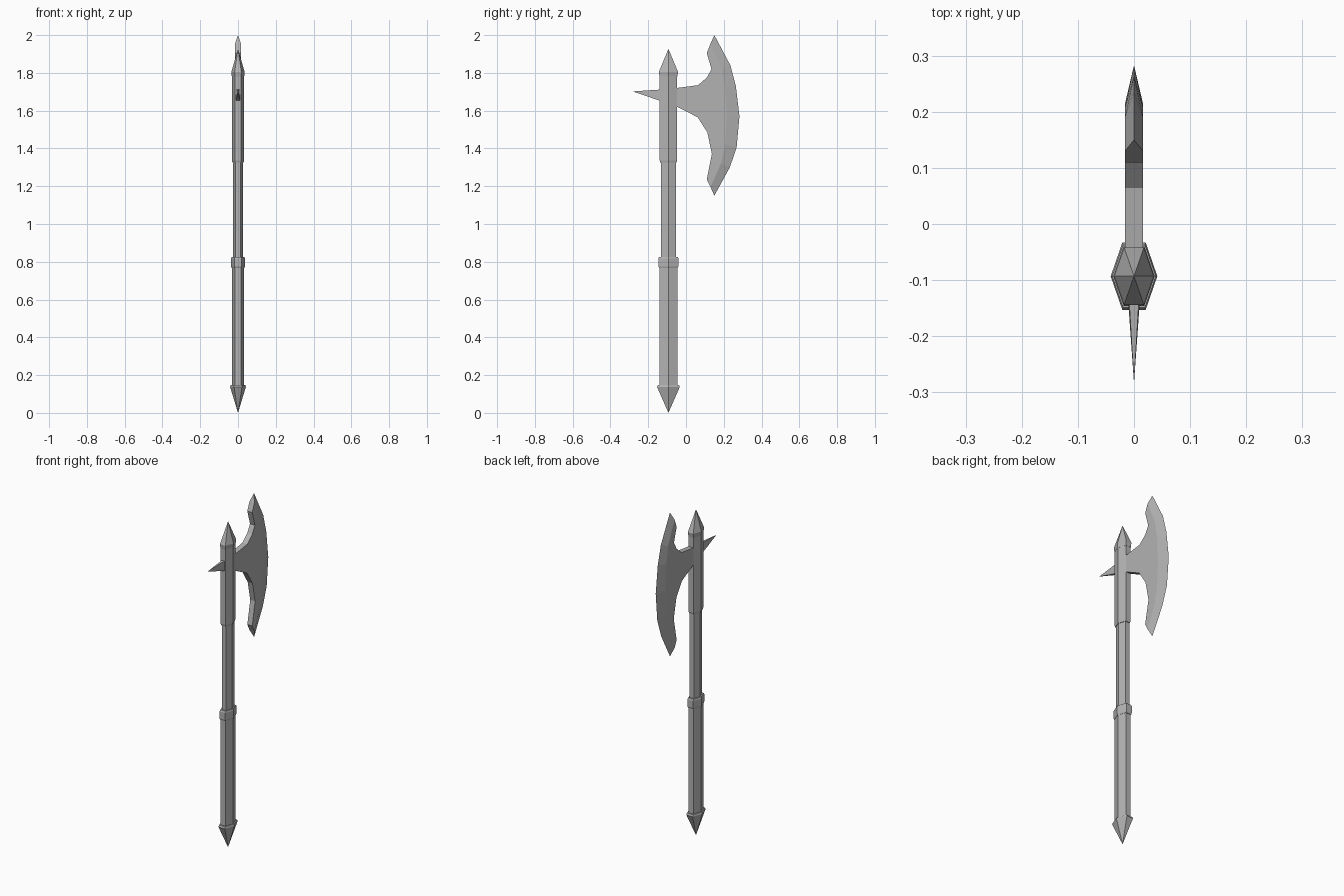
import bpy, bmesh, math

if "Cube" in bpy.data.objects:
    bpy.data.objects.remove(bpy.data.objects["Cube"])

SHAFT_Y = -0.093

# single steel grey
steel = bpy.data.materials.new("steel_grey")
steel.use_nodes = True
grey = (0.45, 0.45, 0.45, 1)
steel.diffuse_color = grey
steel.node_tree.nodes["Principled BSDF"].inputs["Base Color"].default_value = grey


def finish(name, bm):
    bmesh.ops.recalc_face_normals(bm, faces=bm.faces)
    mesh = bpy.data.meshes.new(name)
    bm.to_mesh(mesh)
    bm.free()
    mesh.materials.append(steel)
    obj = bpy.data.objects.new(name, mesh)
    bpy.context.collection.objects.link(obj)
    return obj


def hex_part(name, profile):
    """Stack flattened hexagon rings; profile holds (z, half depth), 0 = point."""
    bm = bmesh.new()
    rings = []
    for z, half in profile:
        r = half / math.cos(math.pi / 6)
        count = 6 if half else 1
        rings.append([bm.verts.new((0.6 * r * math.cos(i * math.pi / 3),
                                    SHAFT_Y + r * math.sin(i * math.pi / 3), z))
                      for i in range(count)])
    for a, b in zip(rings, rings[1:]):
        for i in range(6):
            j = (i + 1) % 6
            if len(a) == 1:
                bm.faces.new((a[0], b[j], b[i]))
            elif len(b) == 1:
                bm.faces.new((a[i], a[j], b[0]))
            else:
                bm.faces.new((a[i], a[j], b[j], b[i]))
    for ring in (rings[0], rings[-1]):
        if len(ring) == 6:
            bm.faces.new(ring)
    return finish(name, bm)


# handle, from the foot up
hex_part("pommel", [(0, 0), (0.137, 0.06), (0.147, 0.056)])
hex_part("lower_grip", [(0.14, 0.047), (0.78, 0.047)])
hex_part("grip_ring", [(0.768, 0.049), (0.776, 0.053), (0.818, 0.053), (0.826, 0.049)])
hex_part("upper_shaft", [(0.81, 0.039), (1.34, 0.039)])
hex_part("head_socket", [(1.325, 0.043), (1.335, 0.046), (1.785, 0.046)])
hex_part("top_cap", [(1.78, 0.047), (1.805, 0.051), (1.927, 0)])

# rear spike
bm = bmesh.new()
base = [bm.verts.new(p) for p in ((-0.011, -0.13, 1.65), (0.011, -0.13, 1.65),
                                  (0.009, -0.13, 1.712), (-0.009, -0.13, 1.712))]
tip = bm.verts.new((0, -0.283, 1.702))
bm.faces.new(base)
for i in range(4):
    bm.faces.new((base[i], base[(i + 1) % 4], tip))
finish("rear_spike", bm)

# axe blade: flat plate with a ground cutting edge, points are (y, z)
HALF = 0.016
back = [(0.11, 1.235), (0.137, 1.37), (0.113, 1.485), (0.062, 1.565), (-0.05, 1.622),
        (-0.05, 1.72), (0.064, 1.735), (0.11, 1.775), (0.135, 1.82), (0.11, 1.905)]
bevel = [(0.13, 1.955), (0.19, 1.82), (0.207, 1.72), (0.215, 1.57),
         (0.207, 1.42), (0.185, 1.32), (0.13, 1.195)]
edge = [(0.15, 2.0), (0.235, 1.84), (0.264, 1.73), (0.283, 1.57),
        (0.268, 1.405), (0.232, 1.3), (0.15, 1.15)]
bm = bmesh.new()
rim = [bm.verts.new((0, y, z)) for y, z in edge]
sides = []
for x in (HALF, -HALF):
    spine = [bm.verts.new((x, y, z)) for y, z in back]
    ground = [bm.verts.new((x, y, z)) for y, z in bevel]
    bm.faces.new(spine + ground)
    for i in range(len(rim) - 1):
        bm.faces.new((ground[i], rim[i], rim[i + 1], ground[i + 1]))
    sides.append([ground[-1]] + spine + [ground[0]])
left, right = sides
for i in range(len(left) - 1):
    bm.faces.new((left[i], left[i + 1], right[i + 1], right[i]))
bm.faces.new((left[-1], right[-1], rim[0]))
bm.faces.new((left[0], right[0], rim[-1]))
finish("axe_blade", bm)
